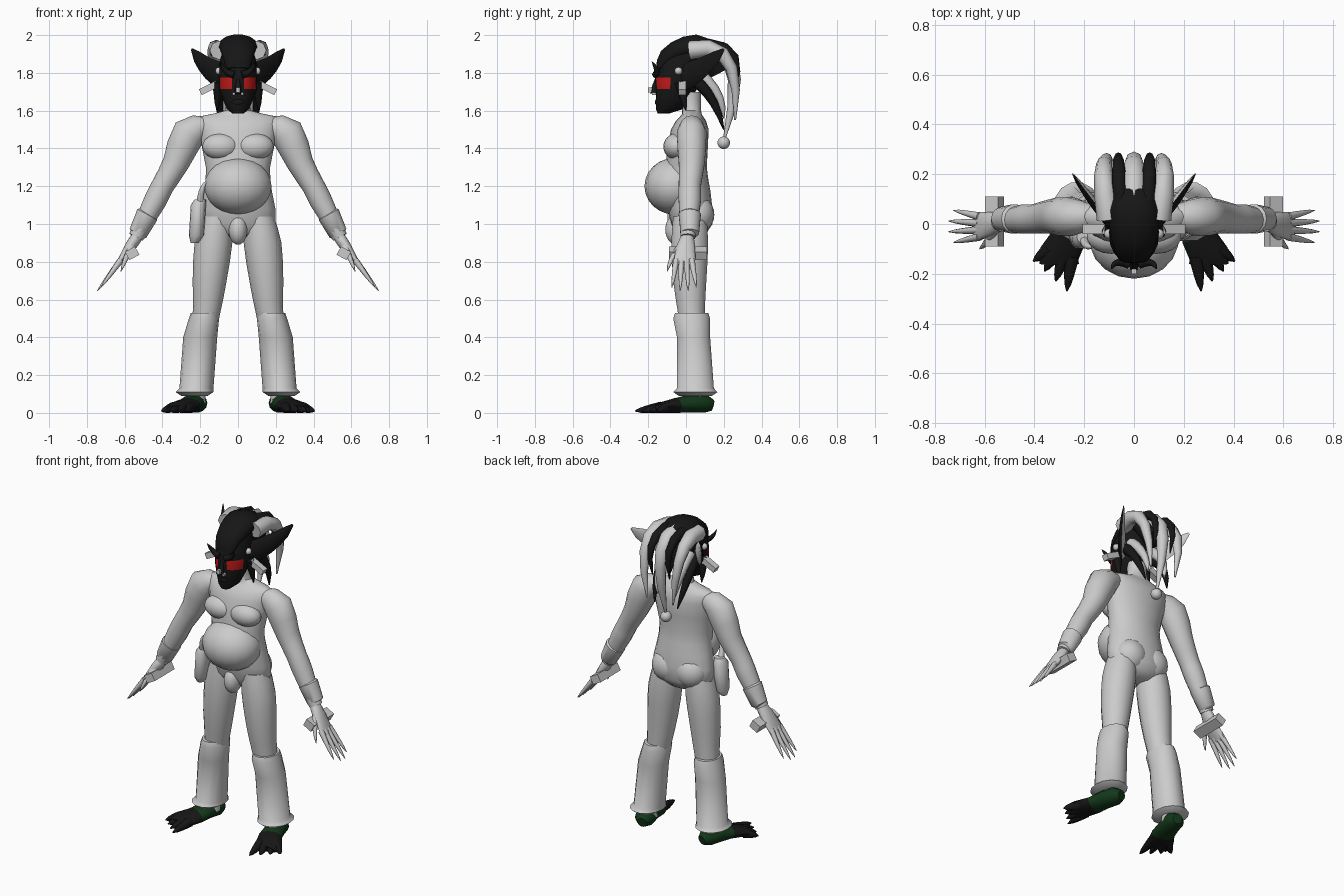
import bpy
import bmesh
from math import sin, cos, pi, radians
from mathutils import Vector, Matrix

starter = bpy.data.objects.get("Cube")
if starter:
    bpy.data.objects.remove(starter)


def material(name, red_part, green_part, blue_part):
    mat = bpy.data.materials.new(name)
    mat.use_nodes = True
    color = (red_part, green_part, blue_part, 1)
    mat.diffuse_color = color
    mat.node_tree.nodes["Principled BSDF"].inputs["Base Color"].default_value = color
    return mat


grey = material("light grey", .6, .6, .6)
black = material("black", .008, .008, .008)
red = material("red", .55, .01, .01)
green = material("dark green", .006, .04, .01)
SIDES = {"left": 1, "right": -1}
UP = Vector((0, 0, 1))
ACROSS = Vector((1, 0, 0))
FORWARD = Vector((0, -1, 0))


def finish(name, bm, mats, side, rule=None, smooth=True):
    """Mirror to the wanted side, colour faces by rule and link the object."""
    for vert in bm.verts:
        vert.co.x *= side
        vert.co.z = max(vert.co.z, 0)
    bmesh.ops.recalc_face_normals(bm, faces=bm.faces[:])
    if rule:
        flip = Vector((side, 1, 1))
        for face in bm.faces:
            face.material_index = rule(face.calc_center_median() * flip, face.normal * flip)
    mesh = bpy.data.meshes.new(name)
    bm.to_mesh(mesh)
    bm.free()
    for mat in mats:
        mesh.materials.append(mat)
    ob = bpy.data.objects.new(name, mesh)
    bpy.context.collection.objects.link(ob)
    if smooth:
        bpy.ops.object.select_all(action="DESELECT")
        ob.select_set(True)
        bpy.context.view_layer.objects.active = ob
        bpy.ops.object.shade_smooth_by_angle(angle=radians(50))


def soften(rings):
    """Add a smoothly curved ring between each neighbouring pair."""
    rings = [Vector((*ring[:4], ring[-1])) for ring in rings]
    padded = [rings[0], *rings, rings[-1]]
    result = []
    for before, start, end, after in zip(padded, rings, rings[1:], padded[3:]):
        result += [start, (9 * (start + end) - before - after) / 16]
    return result + [rings[-1]]


def tube(name, rings, mats, side=1, count=14, across=ACROSS, axis=None, rule=None):
    """Loft rings along a path: centre, half width and, if different, half depth."""
    bm = bmesh.new()
    centres = [Vector(ring[:3]) for ring in rings]
    before = centres[:1] + centres[:-1]
    after = centres[1:] + centres[-1:]
    loops = []
    for ring, centre, start, end in zip(rings, centres, before, after):
        along = axis or (end - start).normalized()
        u = (across - along * across.dot(along)).normalized()
        v = along.cross(u)
        turns = [2 * pi * k / count for k in range(count)]
        loops.append([bm.verts.new(centre + u * ring[3] * cos(a) + v * ring[-1] * sin(a))
                      for a in turns])
    for low, high in zip(loops, loops[1:]):
        for k in range(count):
            bm.faces.new((low[k - 1], low[k], high[k], high[k - 1]))
    bm.faces.new(loops[0])
    bm.faces.new(loops[-1])
    finish(name, bm, mats, side, rule)


def strand(name, start, bend, tip, radius, mats, side=1, flat=1, **options):
    """Tapered tube along a curve from start to tip, pulled towards bend."""
    start, bend, tip = Vector(start), Vector(bend), Vector(tip)
    rings = []
    for step in range(6):
        t = step / 5
        point = start.lerp(bend, t).lerp(bend.lerp(tip, t), t)
        width = radius * max((1 - t) ** .5, .1)
        rings.append((*point, width, width * flat))
    tube(name, rings, mats, side, 8, **options)


def blob(name, centre, radii, mat, side=1):
    bm = bmesh.new()
    bmesh.ops.create_uvsphere(bm, u_segments=18, v_segments=12, radius=1)
    bm.transform(Matrix.Translation(centre) @ Matrix.Diagonal((*radii, 1)))
    finish(name, bm, [mat], side)


def box(name, centre, size, mat, side=1, tilt=0):
    bm = bmesh.new()
    bmesh.ops.create_cube(bm, size=1)
    turn = Matrix.Rotation(tilt, 4, "Y")
    bm.transform(Matrix.Translation(centre) @ turn @ Matrix.Diagonal((*size, 1)))
    finish(name, bm, [mat], side, smooth=False)


def foot_rule(centre, normal):
    return int(centre.y < -.04)


def ear_rule(centre, normal):
    return int(normal.x > normal.y and normal.z > -.7)


def eye_rule(centre, normal):
    in_band = 1.71 < centre.z < 1.78
    return int(in_band and centre.y < -.075 and abs(centre.x) > .03)


# Torso, belly and loin
torso = [(0, .02, .93, .08, .06), (0, .03, 1, .2, .11), (0, .01, 1.17, .18, .12),
         (0, 0, 1.3, .17, .11), (0, .02, 1.5, .21, .1), (0, .03, 1.57, .2, .06),
         (0, .03, 1.6, .07, .05), (0, .02, 1.7, .06)]
tube("torso", soften(torso), [grey], count=20, axis=UP)
blob("belly", (0, -.06, 1.2), (.18, .16, .15), grey)
blob("loin", (0, -.05, .97), (.05, .06, .08), grey)

# Hip pouch with its strap
pouch = [(-.2, -.05, 1.13, .03), (-.21, -.05, 1.1, .04, .05),
         (-.22, -.05, .94, .04, .05), (-.23, -.05, .9, .02)]
tube("hip_pouch", pouch, [grey], axis=UP)
strand("pouch_strap", (-.2, -.06, 1.1), (-.2, -.1, 1.2), (-.16, -.09, 1.23), .02, [grey])

leg = [(.11, .02, 1.04, .08, .09), (.13, .02, .9, .1), (.15, .02, .7, .09),
       (.17, .03, .5, .07), (.22, .05, .2, .05), (.22, .06, .05, .05)]
leg_wrap = [(.18, .03, .53, .07, .09), (.18, .03, .5, .08, .1), (.2, .04, .4, .09),
            (.22, .05, .13, .09, .1), (.23, .05, .11, .1, .12), (.23, .05, .09, .07, .09)]
foot = [(.21, .14, .04, .03), (.22, .1, .05, .06, .05), (.24, .03, .05, .06, .05),
        (.26, -.05, .04, .07, .04), (.3, -.12, .03, .08, .03), (.3, -.16, .02, .08, .02)]
arm = [(.17, .03, 1.52, .05), (.26, .03, 1.48, .09, .08), (.33, .03, 1.32, .07),
       (.4, .02, 1.2, .06), (.44, .02, 1.12, .06), (.54, .01, .93, .04)]
cuff = [(.47, .02, 1.06, .04), (.48, .02, 1.05, .06), (.53, .02, .95, .05), (.54, .02, .94, .03)]
palm = [(.53, .01, .94, .03), (.57, 0, .88, .03, .05), (.64, -.01, .78, .01, .06)]

for word, s in SIDES.items():
    blob(word + "_chest", (.09, -.05, 1.41), (.1, .07, .07), grey, s)
    blob(word + "_buttock", (.08, .06, 1.05), (.1, .09, .1), grey, s)

    # Legs, leg wraps and feet with pointed toes
    tube(word + "_leg", soften(leg), [grey], s, axis=UP)
    tube(word + "_leg_wrap", leg_wrap, [grey], s, axis=UP)
    tube(word + "_foot", foot, [green, black], s, rule=foot_rule)
    for i in range(4):
        base = Vector((.25 + .03 * i, -.13 + .01 * i, .03))
        tip = Vector((.27 + .045 * i, -.27 + .04 * i, .01))
        strand(f"{word}_toe_{i}", base, base.lerp(tip, .5), tip, .03, [black], s)

    # Arms, cuffs, hands and held grips
    tube(word + "_arm", soften(arm), [grey], s)
    tube(word + "_cuff", cuff, [grey], s)
    tube(word + "_palm", soften(palm), [grey], s)
    for i in range(4):
        base = Vector((.62, .03 - .027 * i, .81))
        shorten = .02 if i in (0, 3) else 0
        tip = Vector((.745 - shorten, .055 - .043 * i, .645 + shorten))
        strand(f"{word}_finger_{i}", base, base.lerp(tip, .5), tip, .017, [grey], s)
    strand(word + "_thumb", (.56, -.02, .89), (.59, -.08, .83), (.62, -.1, .75), .02, [grey], s)
    box(word + "_grip", (.56, .01, .845), (.06, .2, .05), grey, s, .5)

    # Ears, black outside and grey behind, with cheek bars and studs
    strand(word + "_ear", (.08, -.01, 1.78), (.18, .1, 1.82), (.245, .2, 1.925), .025,
           [grey, black], s, 3, across=ACROSS + FORWARD, rule=ear_rule)
    box(word + "_cheek_bar", (.155, -.02, 1.72), (.1, .04, .035), grey, s, .47)
    blob(word + "_ear_stud", (.1, -.04, 1.81), (.02, .02, .02), grey, s)
    box(word + "_nostril_stud", (.022, -.17, 1.69), (.014, .02, .014), grey, s)

    # Brows, sideburns and hair locks
    strand(word + "_brow", (.02, -.16, 1.79), (.08, -.14, 1.8), (.09, -.18, 1.86), .02,
           [black], s, across=FORWARD)
    strand(word + "_sideburn", (.1, -.03, 1.75), (.11, -.02, 1.7), (.11, 0, 1.6), .03, [black], s)
    strand(word + "_crest_lock", (.05, 0, 1.94), (.07, .35, 2), (.06, .25, 1.7), .035, [black], s)
    strand(word + "_pale_lock", (.1, .02, 1.92), (.15, .3, 2), (.09, .26, 1.55), .05, [grey], s)
    strand(word + "_dark_lock", (.09, .02, 1.78), (.12, .15, 1.7), (.08, .2, 1.5), .035, [black], s)
    strand(word + "_inner_lock", (.07, .06, 1.8), (.08, .2, 1.7), (.06, .2, 1.56), .035, [grey], s)

# Head with red eye band, nose and mouth
head = [(0, -.12, 1.585, .03), (0, -.085, 1.61, .06, .075), (0, -.07, 1.66, .08, .09),
        (0, -.05, 1.715, .1, .11), (0, -.045, 1.775, .1, .12), (0, -.03, 1.85, .1, .12),
        (0, 0, 1.92, .08, .11)]
tube("head", head, [black, red], count=20, axis=UP, rule=eye_rule)
strand("nose", (0, -.17, 1.69), (0, -.17, 1.72), (0, -.15, 1.79), .02, [black])
blob("mouth", (0, -.145, 1.645), (.035, .02, .02), black)
box("nose_stud", (0, -.19, 1.71), (.02, .02, .025), grey)

# Crest of hair and the long back braid
crest = [(0, -.14, 1.82, .06, .02), (0, -.1, 1.88, .08, .05), (0, 0, 1.935, .1, .06),
         (0, .1, 1.93, .1, .06), (0, .18, 1.8, .06)]
tube("hair_crest", soften(crest), [black])
strand("back_braid", (0, .1, 1.93), (0, .35, 1.95), (0, .2, 1.44), .055, [grey])
blob("braid_bead", (0, .2, 1.43), (.033, .033, .033), grey)
